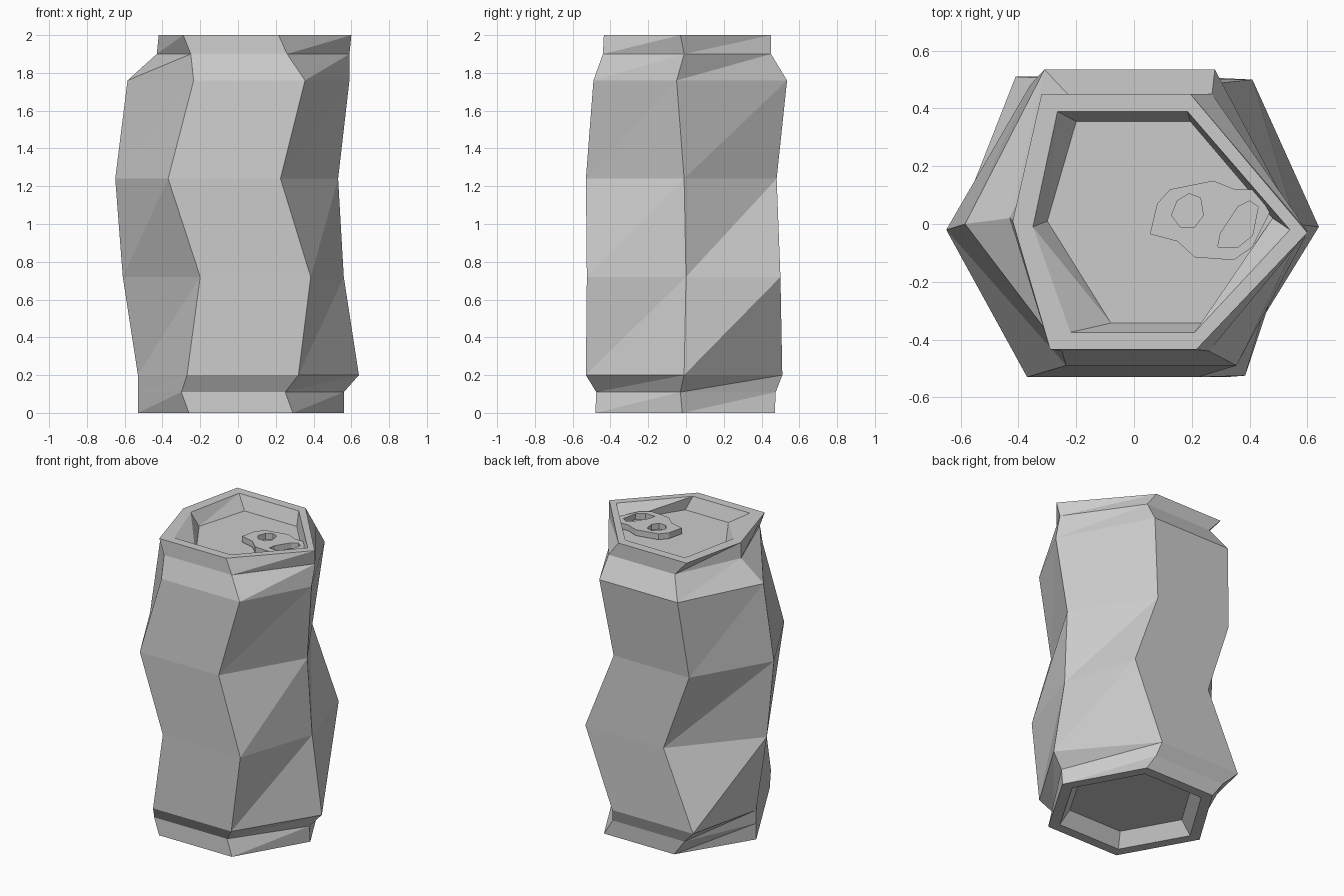
import bpy
import bmesh

cube = bpy.data.objects.get("Cube")
if cube:
    bpy.data.objects.remove(cube)

metal = bpy.data.materials.new("bare_metal")
metal.use_nodes = True
GREY = (0.6, 0.6, 0.6, 1)
metal.diffuse_color = GREY
metal.node_tree.nodes["Principled BSDF"].inputs["Base Color"].default_value = GREY


def add_object(name, mesh):
    obj = bpy.data.objects.new(name, mesh)
    bpy.context.scene.collection.objects.link(obj)
    mesh.materials.clear()
    mesh.materials.append(metal)
    return obj


def hexagon(z, left, right, front, back, front_y, back_y, side_y):
    """Six corners, counter-clockwise from the right-hand one."""
    return [(right, side_y[1], z), (back[1], back_y, z), (back[0], back_y, z),
            (left, side_y[0], z), (front[0], front_y, z), (front[1], front_y, z)]


def shrink(ring, factor, z):
    """A smaller copy of a ring about its own middle."""
    cx = sum(p[0] for p in ring) / len(ring)
    cy = sum(p[1] for p in ring) / len(ring)
    return [(cx + (x - cx) * factor, cy + (y - cy) * factor, z) for x, y, _ in ring]


def skin(name, rings):
    """Join stacked rings with triangles and close both ends."""
    bm = bmesh.new()
    loops = [[bm.verts.new(p) for p in ring] for ring in rings]
    for low, high in zip(loops, loops[1:]):
        for i in range(len(low)):
            j = (i + 1) % len(low)
            bm.faces.new((low[i], low[j], high[j]))
            bm.faces.new((low[i], high[j], high[i]))
    bm.faces.new(loops[0][::-1])
    bm.faces.new(loops[-1])
    bmesh.ops.recalc_face_normals(bm, faces=bm.faces)
    mesh = bpy.data.meshes.new(name)
    bm.to_mesh(mesh)
    bm.free()
    return add_object(name, mesh)


# Crumpled wall: each ring is pushed sideways a little
wall = [
    hexagon(0, -.53, .56, (-.26, .29), (-.24, .29), -.48, .47, (0, -.02)),
    hexagon(.11, -.53, .56, (-.30, .25), (-.32, .22), -.475, .475, (0, -.03)),
    hexagon(.2, -.53, .64, (-.27, .32), (-.41, .2), -.53, .51, (0, -.01)),
    hexagon(.72, -.61, .56, (-.2, .385), (-.18, .41), -.525, .5, (0, 0)),
    hexagon(1.24, -.65, .53, (-.37, .225), (-.36, .21), -.53, .48, (-.02, -.01)),
    hexagon(1.76, -.585, .59, (-.235, .355), (-.31, .28), -.49, .535, (0, -.05)),
    hexagon(1.9, -.43, .59, (-.25, .26), (-.23, .27), -.44, .45, (.02, -.01)),
    hexagon(2, -.42, .6, (-.29, .215), (-.32, .195), -.435, .45, (.01, -.03)),
]

# Sunken base
base = [shrink(wall[0], .74, .09), shrink(wall[0], .86, 0)]

# Lip and sunken lid
lid = [
    hexagon(2, -.35, .54, (-.22, .21), (-.265, .185), -.375, .39, (-.01, -.02)),
    hexagon(1.91, -.3, .48, (-.08, .245), (-.2, .195), -.343, .355, (.01, .02)),
]
skin("can_body", base + wall + lid)

# Pull tab: flat outline with two finger holes
outline = [(.055, -.035), (.08, .07), (.125, .12), (.275, .15), (.35, .12),
           (.42, .12), (.47, .04), (.41, -.08), (.345, -.125), (.21, -.115), (.15, -.06)]
round_hole = [(.13, .03), (.15, .08), (.19, .105), (.23, .09), (.24, .03), (.21, -.01), (.16, -.01)]
long_hole = [(.29, -.08), (.3, -.03), (.36, .06), (.4, .08), (.43, .06), (.41, -.04), (.36, -.08)]

curve = bpy.data.curves.new("pull_tab_outline", "CURVE")
curve.dimensions = "2D"
curve.fill_mode = "BOTH"
curve.extrude = 0.02
for points in (outline, round_hole, long_hole):
    spline = curve.splines.new("POLY")
    spline.points.add(len(points) - 1)
    for point, (x, y) in zip(spline.points, points):
        point.co = (x, y, 0, 1)
    spline.use_cyclic_u = True

helper = bpy.data.objects.new("pull_tab_outline", curve)
bpy.context.scene.collection.objects.link(helper)
bpy.context.view_layer.update()
graph = bpy.context.evaluated_depsgraph_get()
tab_mesh = bpy.data.meshes.new_from_object(helper.evaluated_get(graph))
bpy.data.objects.remove(helper)
tab = add_object("pull_tab", tab_mesh)
tab.location.z = 1.935
for polygon in tab_mesh.polygons:
    polygon.use_smooth = False
